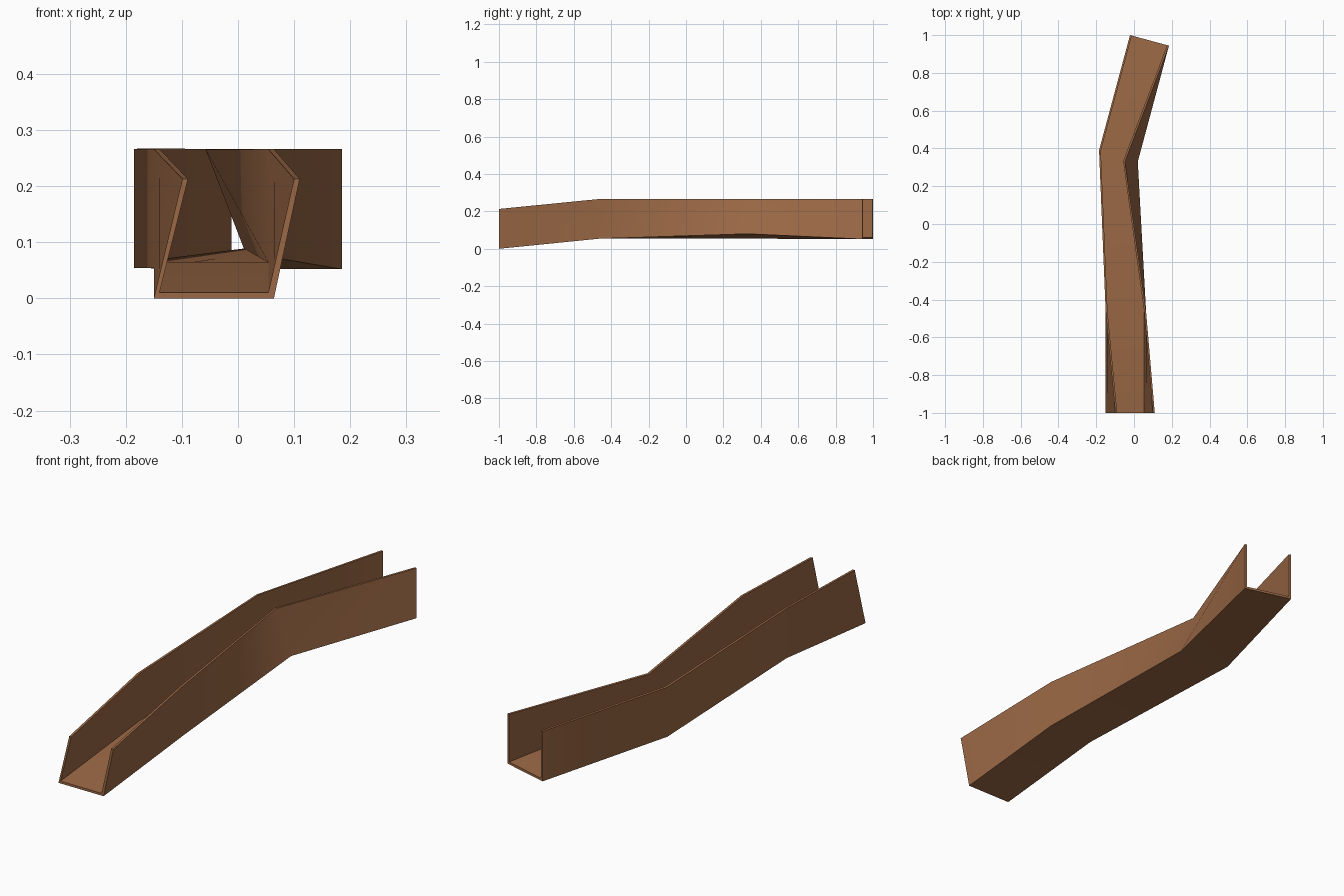
import bpy, bmesh
from mathutils import Vector

if "Cube" in bpy.data.objects:
    bpy.data.objects.remove(bpy.data.objects["Cube"])

wood = bpy.data.materials.new("brown wood")
wood.diffuse_color = (0.33, 0.14, 0.06, 1)
wood.use_nodes = True
wood.node_tree.nodes["Principled BSDF"].inputs["Base Color"].default_value = wood.diffuse_color

T = 0.01  # wall thickness

# outer corners at each bend: bottom left, bottom right, top right, top left
stations = [
    [(-0.15, -1, 0), (0.064, -1, 0), (0.11, -1, 0.213), (-0.099, -1, 0.213)],
    [(-0.15, -0.465, 0.054), (0.064, -0.465, 0.054), (0.064, -0.465, 0.266), (-0.15, -0.465, 0.266)],
    [(-0.185, 0.39, 0.054), (0.02, 0.33, 0.08), (-0.048, 0.33, 0.266), (-0.185, 0.39, 0.266)],
    [(-0.021, 1, 0.052), (0.185, 0.944, 0.052), (0.185, 0.944, 0.266), (-0.021, 1, 0.266)],
]


def u_section(corners):
    """Eight points of a U: outer outline, then back along the inside."""
    bl, br, tr, tl = map(Vector, corners)
    inward = (br - bl).normalized() * T
    lift = Vector((0, 0, T))
    return [tl, bl, br, tr, tr - inward, br - inward + lift, bl + inward + lift, tl + inward]


# trough: U section carried through the bends
bm = bmesh.new()
rings = [[bm.verts.new(p) for p in u_section(s)] for s in stations]
for k, (a, b) in enumerate(zip(rings, rings[1:])):
    for i in range(8):
        j = (i + 1) % 8
        if k == 1 and i in (2, 4):  # twisted right wall, split bottom front to top back
            low, top = (i, j) if i == 2 else (j, i)
            bm.faces.new((a[low], a[top], b[top]))
            bm.faces.new((a[low], b[top], b[low]))
        else:
            bm.faces.new((a[i], a[j], b[j], b[i]))

# open ends: rims of left wall, floor and right wall
for r in (rings[0], rings[-1]):
    for q in ((0, 1, 6, 7), (1, 2, 5, 6), (2, 3, 4, 5)):
        bm.faces.new([r[n] for n in q])
bmesh.ops.recalc_face_normals(bm, faces=bm.faces)

mesh = bpy.data.meshes.new("trough")
bm.to_mesh(mesh)
bm.free()
mesh.materials.append(wood)
trough = bpy.data.objects.new("trough", mesh)
bpy.context.collection.objects.link(trough)
bpy.context.view_layer.objects.active = trough
trough.select_set(True)
bpy.ops.object.shade_smooth_by_angle(angle=0.5)
